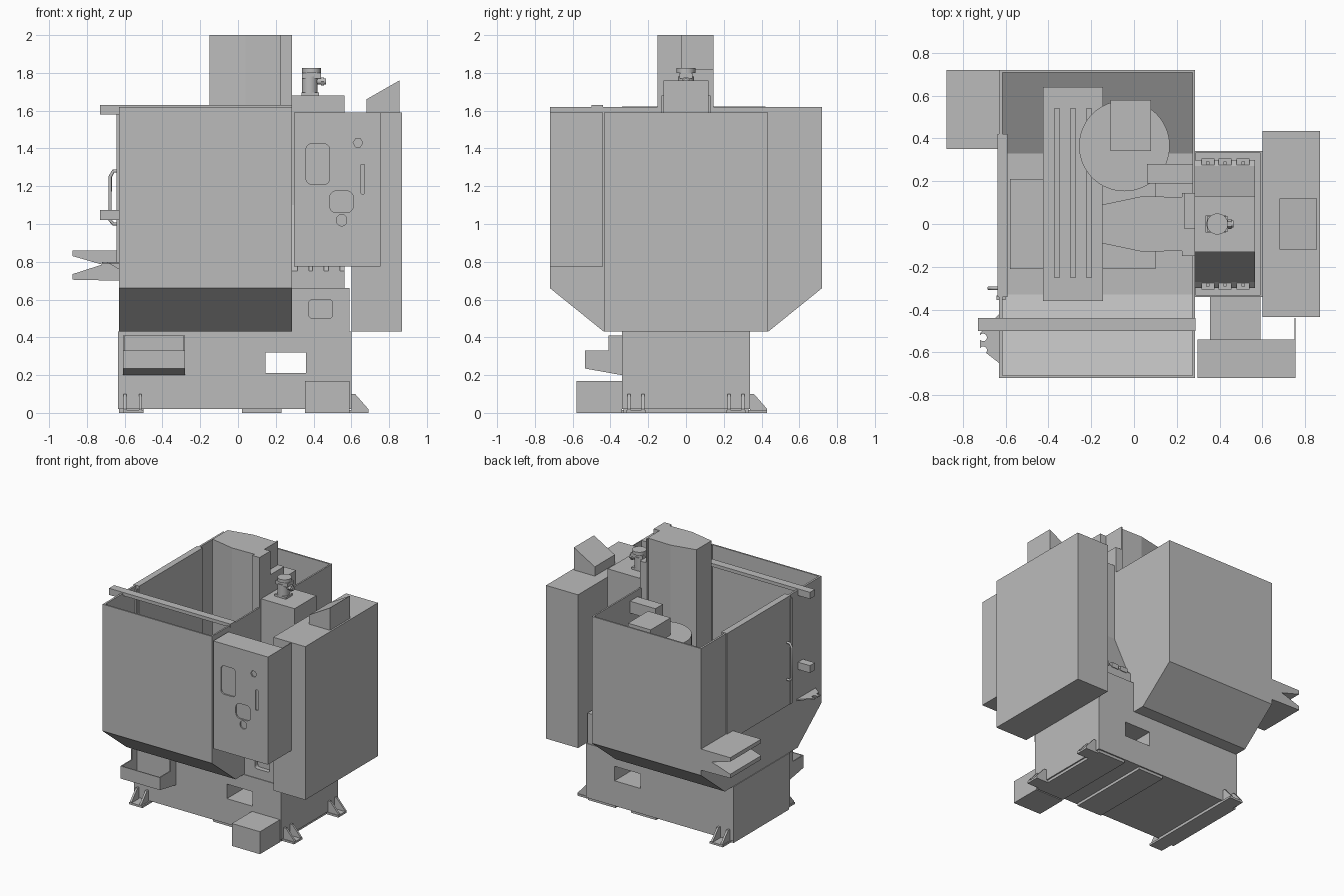
import bpy, bmesh, math
from mathutils import Vector

cube = bpy.data.objects.get("Cube")
if cube:
    bpy.data.objects.remove(cube, do_unlink=True)

grey = bpy.data.materials.new("machine grey")
grey.use_nodes = True
COLOUR = (0.5, 0.5, 0.5, 1)
grey.diffuse_color = COLOUR
grey.node_tree.nodes["Principled BSDF"].inputs["Base Color"].default_value = COLOUR


def finish(name, bm):
    bmesh.ops.recalc_face_normals(bm, faces=bm.faces)
    mesh = bpy.data.meshes.new(name)
    bm.to_mesh(mesh)
    bm.free()
    mesh.materials.append(grey)
    obj = bpy.data.objects.new(name, mesh)
    bpy.context.collection.objects.link(obj)
    return obj


def prism(name, axis, lo, hi, pts):
    """Extrude a profile along an axis; points are the other two axes in xyz order."""
    bm = bmesh.new()
    i = "xyz".index(axis)
    verts = []
    for p in pts:
        co = list(p)
        co.insert(i, lo)
        verts.append(bm.verts.new(co))
    face = bm.faces.new(verts)
    res = bmesh.ops.extrude_face_region(bm, geom=[face])
    move = Vector([hi - lo if k == i else 0 for k in range(3)])
    bmesh.ops.translate(bm, vec=move, verts=[g for g in res["geom"] if isinstance(g, bmesh.types.BMVert)])
    return finish(name, bm)


def box(name, x0, x1, y0, y1, z0, z1):
    return prism(name, "z", z0, z1, [(x0, y0), (x1, y0), (x1, y1), (x0, y1)])


def ring(cx, cy, r, n):
    return [(cx + r * math.cos(math.tau * k / n), cy + r * math.sin(math.tau * k / n)) for k in range(n)]


def cylinder(name, axis, lo, hi, cx, cy, r, n=48):
    obj = prism(name, axis, lo, hi, ring(cx, cy, r, n))
    bpy.context.view_layer.objects.active = obj
    obj.select_set(True)
    bpy.ops.object.shade_smooth_by_angle()
    obj.select_set(False)
    return obj


def rounded(x0, x1, z0, z1, r):
    pts = []
    for cx, cz, a in ((x1 - r, z1 - r, 0), (x0 + r, z1 - r, 90), (x0 + r, z0 + r, 180), (x1 - r, z0 + r, 270)):
        for s in range(0, 91, 18):
            t = math.radians(a + s)
            pts.append((cx + r * math.cos(t), cz + r * math.sin(t)))
    return pts


def cut(target, cutter):
    cutter.hide_render = True
    cutter.hide_viewport = True
    cutter.display_type = "WIRE"
    mod = target.modifiers.new("opening", "BOOLEAN")
    mod.object = cutter
    mod.solver = "EXACT"


def pipe(name, pts, r):
    curve = bpy.data.curves.new(name, "CURVE")
    curve.dimensions = "3D"
    curve.bevel_depth = r
    curve.bevel_resolution = 2
    curve.use_fill_caps = True
    sp = curve.splines.new("POLY")
    sp.points.add(len(pts) - 1)
    for p, co in zip(sp.points, pts):
        p.co = (*co, 1)
    curve.materials.append(grey)
    obj = bpy.data.objects.new(name, curve)
    bpy.context.collection.objects.link(obj)


# Base casting with through opening, floor pads and corner feet
base = box("base", -0.635, 0.6, -0.34, 0.34, 0.02, 0.43)
cut(base, box("base_opening_cutter", 0.145, 0.36, -0.5, 0.5, 0.21, 0.32))
for n, (a, b) in enumerate([(-0.63, -0.5), (0.02, 0.23), (0.36, 0.59)]):
    box(f"base_pad_{n}", a, b, -0.33, 0.33, 0, 0.02)
gusset = [(0, 0), (0.09, 0), (0.09, 0.02), (0.02, 0.1), (0, 0.1)]
for s, side in ((-1, "front"), (1, "back")):
    box(f"foot_plate_left_{side}", -0.61, -0.5, min(s * 0.33, s * 0.43), max(s * 0.33, s * 0.43), 0, 0.015)
    for x in (-0.605, -0.525):
        prism(f"foot_rib_left_{side}", "x", x, x + 0.015, [(s * (0.34 + d), z) for d, z in gusset])
    box(f"foot_plate_right_{side}", 0.59, 0.69, s * 0.265 - 0.05, s * 0.265 + 0.05, 0, 0.015)
    for y in (s * 0.265 - 0.045, s * 0.265 + 0.03):
        prism(f"foot_rib_right_{side}", "y", y, y + 0.015, [(0.6 + d, z) for d, z in gusset])

# Open chip tray on the front of the base
tray = [(-0.34, 0.41), (-0.41, 0.41), (-0.41, 0.33), (-0.535, 0.33), (-0.535, 0.235), (-0.34, 0.2)]
for x in (-0.61, -0.288):
    prism("tray_side", "x", x, x + 0.008, tray)
prism("tray_floor", "x", -0.61, -0.28, [(-0.535, 0.235), (-0.34, 0.2), (-0.34, 0.21), (-0.535, 0.245)])
box("tray_front", -0.61, -0.28, -0.535, -0.527, 0.235, 0.33)
box("tray_back", -0.61, -0.28, -0.35, -0.34, 0.2, 0.41)
box("coolant_tank", 0.355, 0.59, -0.58, -0.34, 0, 0.17)

# Splash enclosure, open at the top with sloped sides
T = 0.012
outer = [(-0.72, 1.62), (-0.72, 0.66), (-0.435, 0.43), (0.435, 0.43), (0.72, 0.66), (0.72, 1.62)]
inner = [(0.72 - T, 1.62), (0.72 - T, 0.67), (0.33, 0.45), (-0.33, 0.45), (T - 0.72, 0.67), (T - 0.72, 1.62)]
prism("enclosure_shell", "x", -0.63, 0.285, outer + inner)
prism("enclosure_left_wall", "x", -0.63, -0.615, outer)
prism("enclosure_right_wall", "x", 0.273, 0.285, outer)
box("front_top_rail", -0.73, 0.287, -0.5, -0.44, 1.605, 1.63)
box("rail_end", -0.73, -0.63, -0.5, -0.44, 1.58, 1.61)
box("lower_stop", -0.73, -0.63, -0.5, -0.44, 1.02, 1.075)

# Side door with grip handle
box("side_door", -0.638, -0.59, -0.34, 0.42, 0.8, 1.622)
box("door_edge", -0.642, -0.6, -0.355, -0.335, 0.8, 1.6)
pipe("door_handle", [(-0.63, -0.3, 1.0), (-0.66, -0.3, 1.0), (-0.677, -0.3, 1.02), (-0.677, -0.3, 1.25),
                     (-0.66, -0.3, 1.28), (-0.63, -0.3, 1.28)], 0.009)

# Side chute and notched hose bracket
prism("chip_chute", "y", 0.35, 0.72, [(-0.63, 0.86), (-0.875, 0.86), (-0.875, 0.83), (-0.72, 0.785),
                                     (-0.875, 0.735), (-0.875, 0.705), (-0.63, 0.7)])
bracket = prism("hose_bracket", "z", 0.79, 0.8, [(-0.63, -0.42), (-0.72, -0.51), (-0.72, -0.58), (-0.63, -0.65)])
for n, y in enumerate((-0.53, -0.59)):
    cut(bracket, cylinder(f"bracket_notch_cutter_{n}", "z", 0.75, 0.85, -0.705, y, 0.018, 16))
prism("bracket_rib", "y", -0.52, -0.51, [(-0.63, 0.76), (-0.63, 0.79), (-0.68, 0.79)])

# Work table, slots and saddle
box("saddle", -0.58, 0.1, -0.21, 0.21, 0.44, 0.7)
box("table_carriage", -0.4, -0.17, -0.25, 0.4, 0.7, 0.77)
table = box("work_table", -0.425, -0.145, -0.36, 0.64, 0.77, 0.85)
for n, x in enumerate((-0.36, -0.285, -0.21)):
    cut(table, box(f"slot_cutter_{n}", x - 0.012, x + 0.012, -0.25, 0.54, 0.825, 0.9))

# Rear column on its pedestal, with flared foot and bolt lugs
pedestal = box("column_pedestal", 0.287, 0.59, -0.335, 0.335, 0.43, 0.66)
cut(pedestal, prism("pedestal_pocket_cutter", "y", -0.4, -0.3, rounded(0.375, 0.5, 0.5, 0.6, 0.02)))
prism("column", "x", 0.285, 0.565, [(-0.3, 0.66), (-0.3, 0.75), (-0.27, 0.78), (-0.13, 1.1), (-0.13, 1.68),
                                   (0.13, 1.68), (0.13, 1.1), (0.27, 0.78), (0.3, 0.75), (0.3, 0.66)])
for s in (-1, 1):
    for x in (0.345, 0.425, 0.51):
        box("bolt_lug", x - 0.03, x + 0.03, s * 0.285 - 0.02, s * 0.285 + 0.02, 0.74, 0.775)
        cylinder("bolt", "z", 0.775, 0.785, x, s * 0.285, 0.01, 12)

# Spindle head cover, guards and spindle
prism("head_cover", "z", 1.2, 2.0, [(-0.15, -0.09), (0.04, -0.13), (0.23, -0.125), (0.23, 0.125),
                                   (0.04, 0.13), (-0.15, 0.09)])
box("head_guard_front", 0.225, 0.285, -0.15, -0.02, 1.2, 2.0)
box("head_guard_back", 0.225, 0.285, -0.02, 0.145, 1.2, 1.82)
box("head_guard_cap", 0.225, 0.235, -0.02, 0.145, 1.82, 2.0)
cylinder("spindle", "z", 1.08, 1.2, -0.02, 0, 0.075)
cylinder("spindle_nose", "z", 1.02, 1.08, -0.02, 0, 0.045)

# Tool carousel with drive box and support arm
cylinder("tool_carousel", "z", 1.3, 1.44, -0.045, 0.365, 0.212, 64)
box("carousel_drive", -0.11, 0.08, 0.34, 0.58, 1.44, 1.57)
box("carousel_arm", 0.06, 0.285, 0.19, 0.28, 1.48, 1.57)

# Lubrication pump on the column
box("pump_foot", 0.335, 0.43, -0.04, 0.04, 1.68, 1.695)
cylinder("pump_body", "z", 1.69, 1.78, 0.38, 0, 0.042, 24)
box("pump_head", 0.34, 0.44, -0.035, 0.035, 1.77, 1.8)
cylinder("pump_cap", "z", 1.8, 1.825, 0.39, 0, 0.05, 16)
cylinder("pump_outlet", "x", 0.41, 0.465, 0, 1.755, 0.016, 16)
cylinder("pump_nut", "x", 0.44, 0.455, 0, 1.755, 0.024, 6)

# Electrical cabinet and sloped top unit
box("electrical_cabinet", 0.6, 0.868, -0.435, 0.435, 0.43, 1.59)
prism("cabinet_top_unit", "y", -0.12, 0.12, [(0.68, 1.59), (0.68, 1.66), (0.855, 1.76), (0.855, 1.59)])

# Control panel with inset shapes and side plate
panel = box("control_panel", 0.297, 0.755, -0.72, -0.54, 0.775, 1.59)
box("panel_side_plate", 0.749, 0.755, -0.54, -0.44, 0.775, 1.59)
shapes = {
    "screen": rounded(0.36, 0.485, 1.21, 1.425, 0.03),
    "stop_button": ring(0.635, 1.43, 0.025, 6),
    "slot": rounded(0.65, 0.67, 1.16, 1.315, 0.004),
    "keypad": rounded(0.485, 0.61, 1.06, 1.175, 0.035),
    "dial": rounded(0.522, 0.575, 0.99, 1.05, 0.025),
}
for n, pts in shapes.items():
    cut(panel, prism(f"panel_{n}_cutter", "y", -0.8, -0.71, pts))
